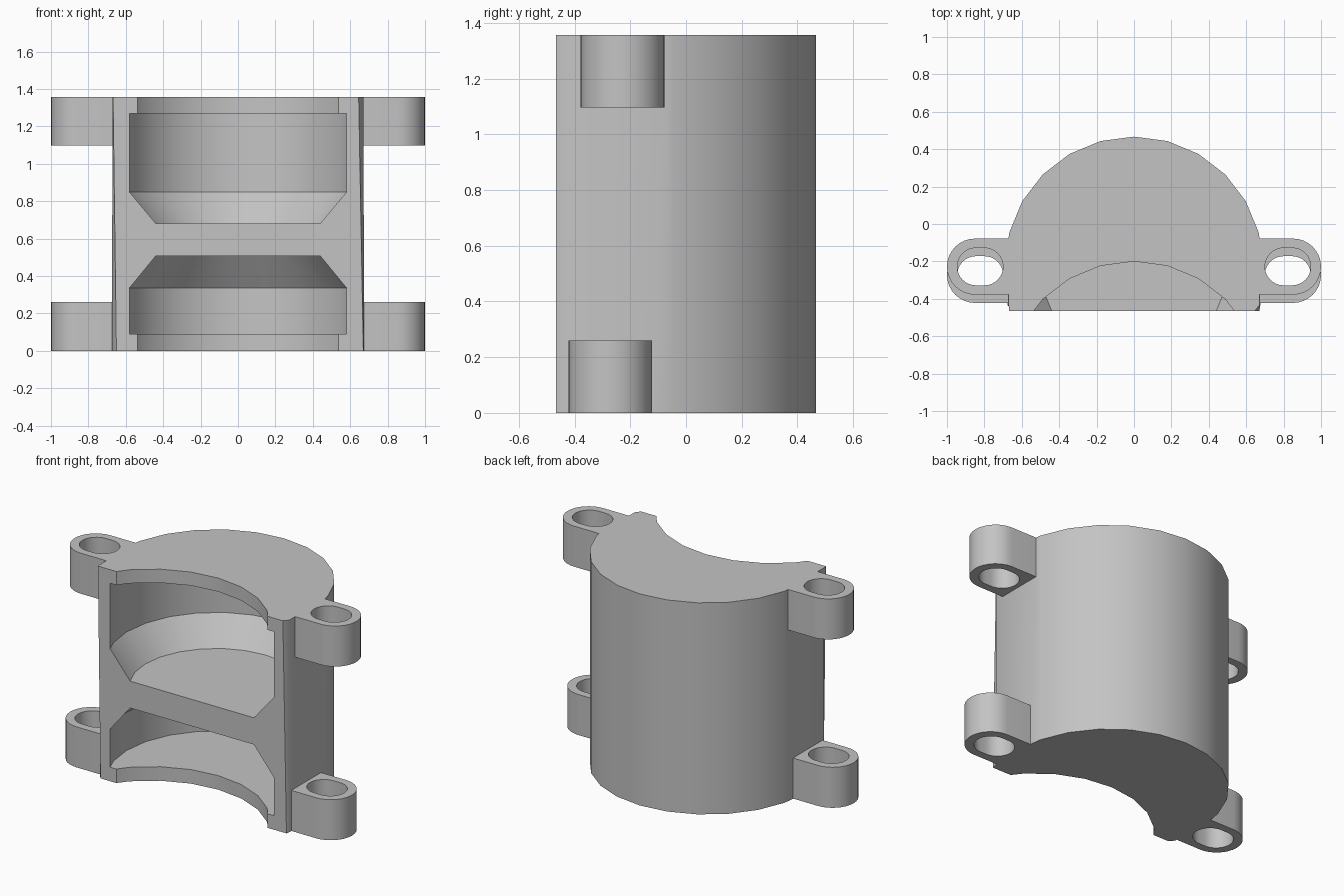
import bpy, bmesh, math

cube = bpy.data.objects.get("Cube")
if cube:
    bpy.data.objects.remove(cube, do_unlink=True)

HEIGHT, FRONT, RADIUS, SEGS = 1.357, -0.466, 0.69, 24
OUT_Y, RIM_Y = -0.223, -0.89

grey = bpy.data.materials.new("light grey")
grey.use_nodes = True
GREY = (0.55, 0.55, 0.55, 1)
grey.diffuse_color = GREY
grey.node_tree.nodes["Principled BSDF"].inputs["Base Color"].default_value = GREY


def make_object(name, bm):
    bmesh.ops.recalc_face_normals(bm, faces=bm.faces)
    mesh = bpy.data.meshes.new(name)
    bm.to_mesh(mesh)
    bm.free()
    obj = bpy.data.objects.new(name, mesh)
    bpy.context.collection.objects.link(obj)
    mesh.materials.append(grey)
    return obj


def loft(name, bottom, top, z0, z1):
    """Solid between two outlines with equal point counts."""
    bm = bmesh.new()
    low = [bm.verts.new((x, y, z0)) for x, y in bottom]
    high = [bm.verts.new((x, y, z1)) for x, y in top]
    bm.faces.new(low)
    bm.faces.new(high)
    for i in range(len(low)):
        j = (i + 1) % len(low)
        bm.faces.new((low[i], low[j], high[j], high[i]))
    return make_object(name, bm)


def bore(name, cy, profile):
    """Closed solid of revolution used as a cutter."""
    bm = bmesh.new()
    angles = [2 * math.pi * i / SEGS for i in range(SEGS)]
    rings = [[bm.verts.new((r * math.sin(a), cy + r * math.cos(a), z)) for a in angles]
             for r, z in profile]
    bm.faces.new(rings[0])
    bm.faces.new(rings[-1])
    for a, b in zip(rings, rings[1:]):
        for i in range(SEGS):
            j = (i + 1) % SEGS
            bm.faces.new((a[i], a[j], b[j], b[i]))
    return make_object(name, bm)


def cut(obj, cutter):
    mod = obj.modifiers.new("cut", 'BOOLEAN')
    mod.operation = 'DIFFERENCE'
    mod.solver = 'EXACT'
    mod.object = cutter
    cutter.hide_render = True
    bpy.context.view_layer.objects.active = obj
    bpy.ops.object.modifier_apply(modifier=mod.name)
    bpy.data.objects.remove(cutter, do_unlink=True)


def smooth(obj, degrees=30):
    bpy.ops.object.select_all(action='DESELECT')
    obj.select_set(True)
    bpy.context.view_layer.objects.active = obj
    bpy.ops.object.shade_smooth_by_angle(angle=math.radians(degrees))


def body_outline(wall, seam_y, left_corner, right_corner):
    arc = [(RADIUS * math.sin(math.radians(a)), OUT_Y + RADIUS * math.cos(math.radians(a)))
           for a in range(-75, 76, 15)]
    return ([(-wall, seam_y)] + arc + [(wall, seam_y), (wall, -0.435),
            (right_corner, FRONT), (-left_corner, FRONT), (-wall, -0.435)])


# Half-round body with slightly tapered side walls and corner chamfers
body = loft("body", body_outline(0.675, -0.105, 0.65, 0.67),
            body_outline(0.67, -0.07, 0.668, 0.645), 0, HEIGHT)

# Thin-walled chambers, concentric with the body, coned towards the solid web
CONE, CHAMBER = 0.503, 0.635
cut(body, bore("upper_chamber", OUT_Y, [(CONE, 0.68), (CHAMBER, 0.85), (CHAMBER, 1.27)]))
cut(body, bore("lower_chamber", OUT_Y, [(CHAMBER, 0.09), (CHAMBER, 0.335), (CONE, 0.508)]))

# Shallow curved openings through the end plates
for name, z0, z1 in (("upper_opening", 1.2, 1.5), ("lower_opening", -0.2, 0.15)):
    cut(body, bore(name, RIM_Y, [(RADIUS, z0), (RADIUS, z1)]))
smooth(body)


def half_turn(cx, cy, r, start, steps=16):
    return [(cx + r * math.cos(math.radians(start + 180 * i / steps)),
             cy + r * math.sin(math.radians(start + 180 * i / steps)))
            for i in range(steps + 1)]


# Slotted mounting lugs
for level, cy, z0, z1 in (("upper", -0.228, 1.097, HEIGHT), ("lower", -0.272, 0, 0.26)):
    for side, s in (("left", 1), ("right", -1)):
        outline = half_turn(0.85, cy, 0.15, -90) + [(0.66, cy + 0.15), (0.66, cy - 0.15)]
        slot = half_turn(0.845, cy, 0.1, -90) + half_turn(0.8, cy, 0.1, 90)
        outline = [(s * x, y) for x, y in outline]
        slot = [(s * x, y) for x, y in slot]
        lug = loft(f"{level}_{side}_lug", outline, outline, z0, z1)
        cut(lug, loft("slot", slot, slot, z0 - 0.1, z1 + 0.1))
        smooth(lug)
